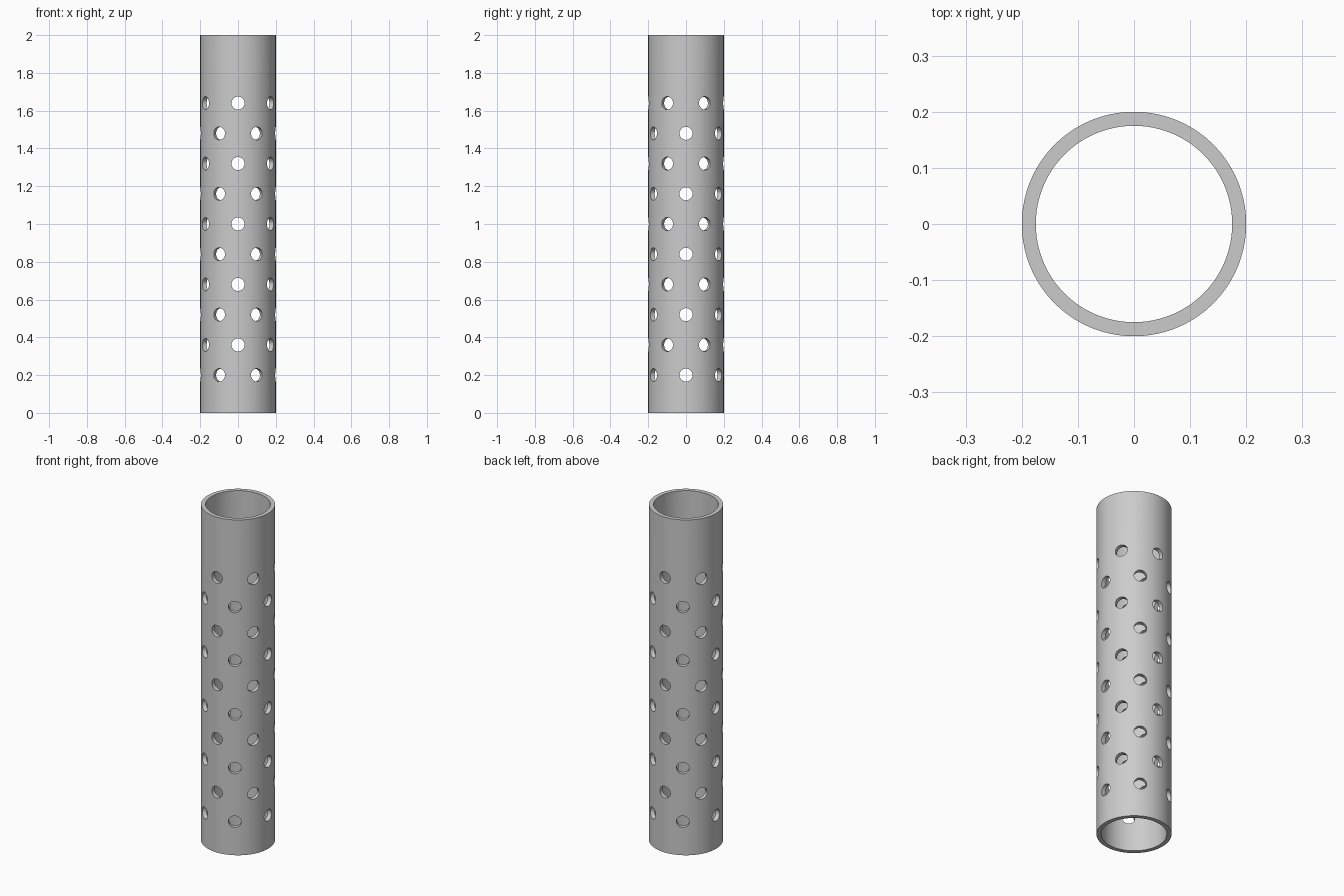
import bpy, bmesh
from math import radians
from mathutils import Matrix, Vector

HEIGHT, OUTER, INNER = 2.0, 0.2, 0.175
HOLE_RADIUS, ROWS, FIRST_ROW, ROW_STEP = 0.0345, 10, 0.2, 0.16

cube = bpy.data.objects.get("Cube")
if cube:
    bpy.data.objects.remove(cube, do_unlink=True)

# Plain grey material
grey = bpy.data.materials.new("light_grey")
grey.use_nodes = True
colour = (0.6, 0.6, 0.6, 1)
grey.diffuse_color = colour
grey.node_tree.nodes["Principled BSDF"].inputs["Base Color"].default_value = colour


def make_object(name, bm):
    bmesh.ops.recalc_face_normals(bm, faces=bm.faces)
    mesh = bpy.data.meshes.new(name)
    bm.to_mesh(mesh)
    bm.free()
    mesh.materials.append(grey)
    obj = bpy.data.objects.new(name, mesh)
    bpy.context.scene.collection.objects.link(obj)
    return obj


# Tube: wall section spun around z
bm = bmesh.new()
corners = [(INNER, 0), (OUTER, 0), (OUTER, HEIGHT), (INNER, HEIGHT)]
verts = [bm.verts.new((r, 0, z)) for r, z in corners]
edges = [bm.edges.new((verts[i], verts[i - 1])) for i in range(4)]
bmesh.ops.spin(bm, geom=verts + edges, cent=(0, 0, 0), axis=(0, 0, 1),
               angle=radians(360), steps=120, use_merge=True)
bmesh.ops.remove_doubles(bm, verts=bm.verts, dist=0.0001)
tube = make_object("perforated_tube", bm)

# Radial drills: six per row, every other row turned by half a step
bm = bmesh.new()
for row in range(ROWS):
    for k in range(6):
        turn = Matrix.Rotation(radians(60 * k + 30 * (row % 2)), 4, 'Z')
        lift = Matrix.Translation(Vector((0, 0, FIRST_ROW + row * ROW_STEP)))
        place = Matrix.Translation(Vector((OUTER, 0, 0)))
        lay = Matrix.Rotation(radians(90), 4, 'Y')
        bmesh.ops.create_cone(bm, cap_ends=True, segments=32, radius1=HOLE_RADIUS,
                              radius2=HOLE_RADIUS, depth=0.12,
                              matrix=lift @ turn @ place @ lay)
drills = make_object("hole_cutters", bm)
drills.hide_render = True

# Cut the holes and clean up
cut = tube.modifiers.new("holes", 'BOOLEAN')
cut.operation = 'DIFFERENCE'
cut.solver = 'EXACT'
cut.object = drills
bpy.ops.object.select_all(action='DESELECT')
bpy.context.view_layer.objects.active = tube
tube.select_set(True)
bpy.ops.object.modifier_apply(modifier=cut.name)
bpy.data.objects.remove(drills, do_unlink=True)
bpy.ops.object.shade_smooth_by_angle(angle=radians(30))
